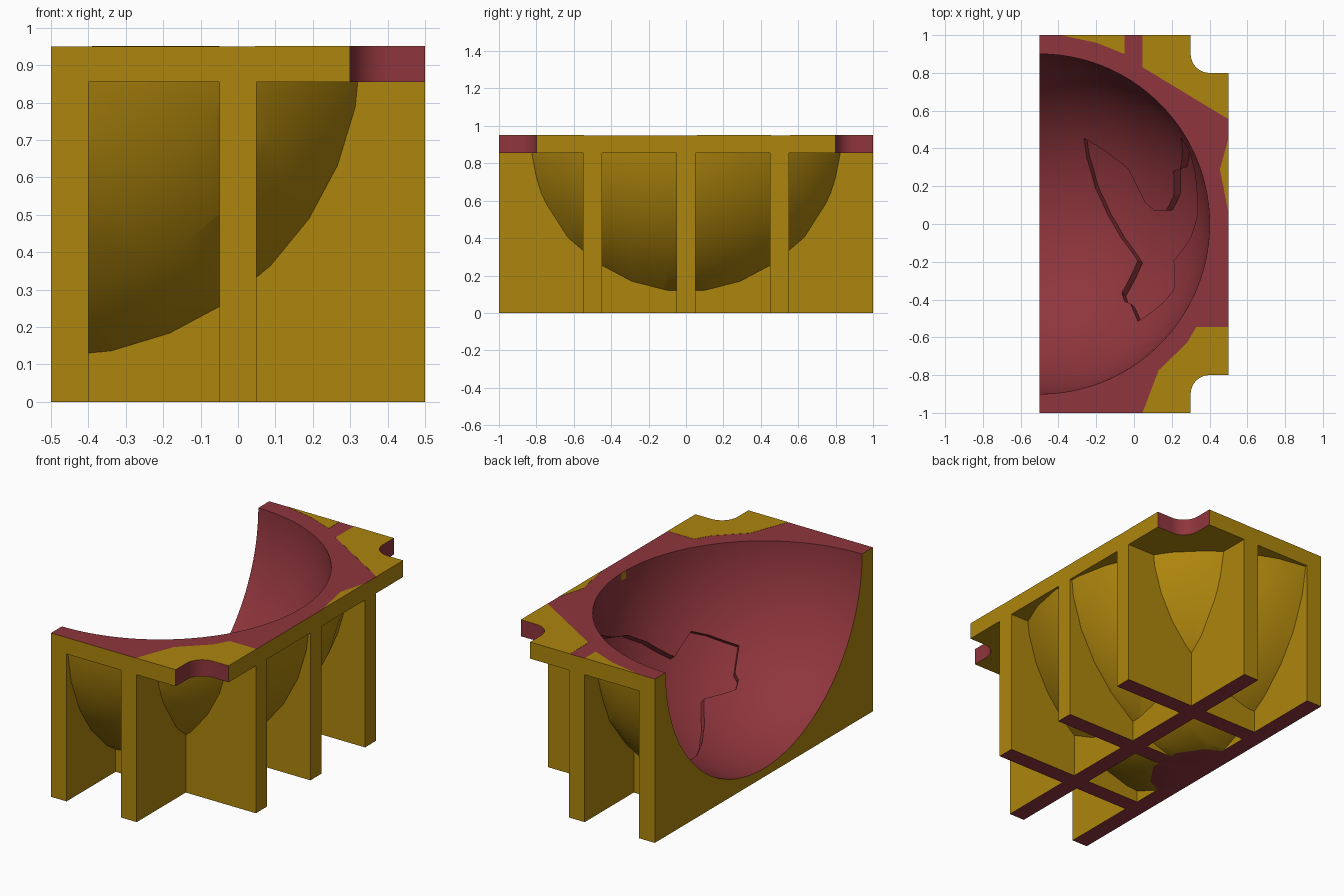
import bpy, bmesh, math
from mathutils import Vector

if "Cube" in bpy.data.objects:
    bpy.data.objects.remove(bpy.data.objects["Cube"])

CENTRE = Vector((-0.5, 0, 0.95))   # centre of the hemispherical bowl
TOP, PLATE_Z = 0.95, 0.855


def material(name, rgb):
    m = bpy.data.materials.new(name)
    m.diffuse_color = (*rgb, 1)
    m.use_nodes = True
    m.node_tree.nodes["Principled BSDF"].inputs["Base Color"].default_value = m.diffuse_color
    return m


GOLD = material("mustard", (0.42, 0.235, 0.004))
RED = material("dark_red", (0.275, 0.036, 0.046))


def finish(name, bm):
    bmesh.ops.recalc_face_normals(bm, faces=bm.faces)
    me = bpy.data.meshes.new(name)
    bm.to_mesh(me)
    bm.free()
    ob = bpy.data.objects.new(name, me)
    bpy.context.collection.objects.link(ob)
    me.materials.append(GOLD)
    me.materials.append(RED)
    return ob


def loft(name, rings):
    """Skin a list of equal closed loops and cap both ends."""
    bm = bmesh.new()
    loops = [[bm.verts.new(p) for p in r] for r in rings]
    n = len(loops[0])
    for a, b in zip(loops, loops[1:]):
        for i in range(n):
            j = (i + 1) % n
            bm.faces.new((a[i], a[j], b[j], b[i]))
    bm.faces.new(loops[0])
    bm.faces.new(loops[-1])
    return finish(name, bm)


def prism(name, outline, z0, z1):
    return loft(name, [[(x, y, z) for x, y in outline] for z in (z0, z1)])


def box(name, x0, x1, y0, y1, z0, z1):
    return prism(name, [(x0, y0), (x1, y0), (x1, y1), (x0, y1)], z0, z1)


def ball(name, r, n):
    """Sphere with its axis along y and n sides."""
    rings = []
    for i in range(n // 2):
        p = (i + 0.5) * 2 * math.pi / n
        rings.append([CENTRE + Vector((r * math.sin(p) * math.cos(2 * math.pi * k / n),
                                       r * math.cos(p),
                                       r * math.sin(p) * math.sin(2 * math.pi * k / n)))
                      for k in range(n)])
    return loft(name, rings)


def combine(target, tool, op):
    mod = target.modifiers.new("cut", 'BOOLEAN')
    mod.operation, mod.solver, mod.object = op, 'EXACT', tool
    bpy.context.view_layer.objects.active = target
    bpy.ops.object.modifier_apply(modifier=mod.name)
    bpy.data.objects.remove(tool)


def notch(s):
    """Filleted corner cut-out, from the end edge to the side edge."""
    arc = [(0.4 + 0.1 * math.cos(a), s * (0.9 + 0.1 * math.sin(a)))
           for a in (math.pi + math.pi / 2 * k / 12 for k in range(13))]
    return [(0.3, s)] + arc + [(0.5, 0.8 * s)]


# Outer shell of the bowl, trimmed to the block
body = ball("mould_body", 1.0, 32)
combine(body, box("trim", -0.5, 0.6, -1.1, 1.1, 0, TOP), 'INTERSECT')

# Top plate with two notched corners
plate = [(-0.5, 1)] + notch(1) + notch(-1)[::-1] + [(-0.5, -1)]
combine(body, prism("top_plate", plate, PLATE_Z, TOP), 'UNION')

# Straight back wall and supporting ribs
combine(body, box("back_wall", -0.5, -0.4, -1, 1, 0, 0.9), 'UNION')
combine(body, box("long_rib", -0.05, 0.05, -1, 1, 0, 0.9), 'UNION')
for y in (-0.5, 0, 0.5):
    combine(body, box("cross_rib", -0.45, 0.5, y - 0.05, y + 0.05, 0, 0.9), 'UNION')

# Bowl cavity
combine(body, ball("cavity", 0.9, 128), 'DIFFERENCE')

# Land-shaped recess, sunk radially into the cavity
land = [(-0.265, 0.455), (-0.03, 0.29), (0.02, 0.19), (0.06, 0.11), (0.11, 0.07),
        (0.17, 0.07), (0.21, 0.15), (0.21, 0.28), (0.245, 0.29), (0.25, 0.455),
        (0.29, 0.39), (0.33, 0.2), (0.335, 0.05), (0.3, -0.07), (0.21, -0.195),
        (0.21, -0.35), (0.15, -0.42), (0.02, -0.515), (-0.02, -0.42),
        (-0.05, -0.41), (-0.065, -0.365), (0.02, -0.195), (-0.07, -0.07),
        (-0.14, 0.05), (-0.205, 0.19), (-0.25, 0.35)]
rays = [Vector((x + 0.5, y, -math.sqrt(0.81 - (x + 0.5) ** 2 - y * y))) for x, y in land]
axis = sum(rays, Vector()).normalized()
recess = loft("recess", [[CENTRE + v * (d / v.dot(axis)) for v in rays] for d in (0.4, 1.2)])
combine(recess, ball("recess_floor", 0.945, 128), 'INTERSECT')
combine(body, recess, 'DIFFERENCE')

# Red on the top, the underside, the cavity and the notch walls
me = body.data
me.materials.clear()
me.materials.append(GOLD)
me.materials.append(RED)
for f in me.polygons:
    c, n = f.center, f.normal
    flat = abs(n.z) > 0.99 and (c.z < 0.002 or c.z > TOP - 0.002)
    inside = n.x > -0.999 and all((me.vertices[i].co - CENTRE).length < 0.955
                                  for i in f.vertices)
    in_notch = (abs(n.z) < 0.1 and c.z > 0.85 and 0.299 < c.x < 0.499
                and 0.799 < abs(c.y) < 0.999)
    f.material_index = int(flat or inside or in_notch)

bpy.ops.object.select_all(action='DESELECT')
body.select_set(True)
bpy.context.view_layer.objects.active = body
bpy.ops.object.shade_smooth_by_angle(angle=math.radians(25))

# Thin mustard patches on the top rim
patches = [
    [(-0.39, 1), (-0.2, 0.96), (-0.05, 0.9), (-0.05, 1)],
    [(0.045, 1)] + notch(1) + [(0.5, 0.555), (0.045, 0.83)],
    [(0.5, 0.455), (0.455, 0.29), (0.5, 0.06)],
    [(0.045, -1)] + notch(-1) + [(0.5, -0.545), (0.33, -0.545), (0.28, -0.63), (0.13, -0.775)],
]
for p in patches:
    prism("rim_patch", p, TOP - 0.001, TOP + 0.001)
